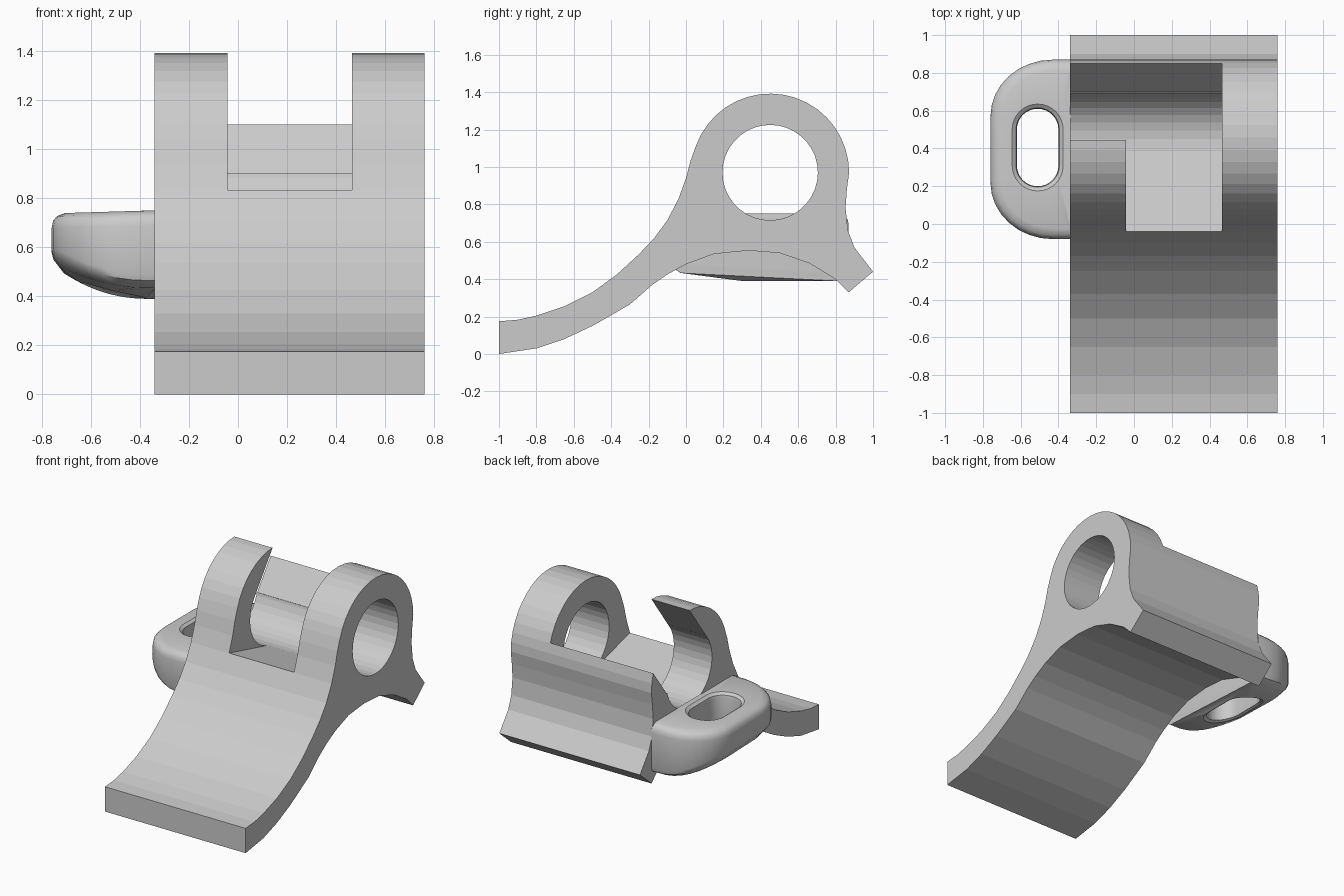
import bpy, bmesh
from math import sin, cos, pi, radians

if "Cube" in bpy.data.objects:
    bpy.data.objects.remove(bpy.data.objects["Cube"])


def add_object(name, bm):
    bmesh.ops.recalc_face_normals(bm, faces=bm.faces)
    mesh = bpy.data.meshes.new(name)
    bm.to_mesh(mesh)
    bm.free()
    ob = bpy.data.objects.new(name, mesh)
    bpy.context.collection.objects.link(ob)
    return ob


def prism(name, profile, x0, x1):
    """Extrude a (y, z) profile along x."""
    bm = bmesh.new()
    face = bm.faces.new([bm.verts.new((x0, y, z)) for y, z in profile])
    ext = bmesh.ops.extrude_face_region(bm, geom=[face])["geom"]
    verts = [v for v in ext if isinstance(v, bmesh.types.BMVert)]
    bmesh.ops.translate(bm, verts=verts, vec=(x1 - x0, 0, 0))
    return add_object(name, bm)


def arc(cy, cz, r, a0, a1, n):
    return [(cy + r * cos(radians(a0 + (a1 - a0) * i / n)),
             cz + r * sin(radians(a0 + (a1 - a0) * i / n))) for i in range(n + 1)]


# Body: curved foot, barrel and short rear toe in one profile
CY, CZ = 0.45, 0.97
profile = [(-1, .175), (-.9, .183), (-.8, .205), (-.65, .255), (-.5, .33), (-.37, .425),
           (-.25, .535), (-.17, .62), (-.1, .715), (-.04, .83), (0, .94), (.025, 1.035)]
profile += arc(CY, CZ, 0.422, 160, 0, 18)
profile += [(.86, .88), (.853, .78), (.866, .66), (.9, .57), (1, .44), (.87, .33),
            (.8, .4), (.66, .485), (.5, .54), (.33, .553), (.15, .535), (0, .48),
            (-.1, .425), (-.18, .37), (-.3, .265), (-.5, .15), (-.65, .08), (-.8, .03), (-1, 0)]
body = prism("hinge_body", profile, -0.34, 0.76)

# Cutters: bore, slanted opening slot behind the hook, front pocket
cutters = [
    prism("bore_cutter", arc(CY, CZ, 0.255, 0, 350, 35), -0.6, 1.0),
    prism("slot_cutter", [(.26, 1.14), (.445, 1.39), (.526, 1.5), (1.0, 1.3),
                          (.85, 1.1), (.70, .90), (.45, .97)], -0.6, 0.465),
    prism("pocket_cutter", [(-.2, .874), (.387, .723), (.47, .75), (.47, 1.6),
                            (-.2, 1.6)], -0.042, 0.465),
]
for c in cutters:
    c.hide_render = True
    mod = body.modifiers.new(c.name, 'BOOLEAN')
    mod.operation = 'DIFFERENCE'
    mod.solver = 'EXACT'
    mod.object = c
deps = bpy.context.evaluated_depsgraph_get()
cut_mesh = bpy.data.meshes.new_from_object(body.evaluated_get(deps))
body.modifiers.clear()
body.data = cut_mesh
for c in cutters:
    bpy.data.objects.remove(c)


# Side lug: rounded loop with a slot hole and a hull-shaped underside
def rounded(corners, n=8):
    """Corners as (cx, cy, rx, ry), counter-clockwise from the lower left."""
    pts = []
    for k, (cx, cy, rx, ry) in enumerate(corners):
        for i in range(n + 1):
            a = pi + (k + i / n) * pi / 2
            pts.append((cx + rx * cos(a), cy + ry * sin(a)))
    return pts


X_WALL, Y_MID = -0.336, 0.395


def outer(d):
    base = rounded([(-.43, .22, .33, .30), (X_WALL - .004, -.076, .004, .004),
                    (X_WALL - .004, .866, .004, .004), (-.43, .57, .33, .30)])
    return [(X_WALL + (x - X_WALL) * (1 - d / .425),
             Y_MID + (y - Y_MID) * (1 - d / .475)) for x, y in base]


def inner(r):
    return rounded([(-.51, .31, r, r), (-.51, .31, r, r),
                    (-.51, .50, r, r), (-.51, .50, r, r)])


def top(drop):
    return lambda x, y: 0.75 - drop - 0.012 * max(0, -0.36 - x) / 0.4


def bottom(rise):
    return lambda x, y: (0.39 + rise + 0.14 * (max(0, -0.36 - x) / 0.4) ** 2.2
                         + 0.05 * max(0, 0.3 - y) / 0.38)


rings = [(outer(.055), top(0)), (outer(.022), top(.012)), (outer(.006), top(.03)),
         (outer(0), top(.06)), (outer(0), bottom(.05)), (outer(.008), bottom(.025)),
         (outer(.05), bottom(0)),
         (inner(.135), bottom(0)), (inner(.115), bottom(.015)), (inner(.11), bottom(.04)),
         (inner(.11), top(.04)), (inner(.115), top(.015)), (inner(.135), top(0))]
bm = bmesh.new()
loops = [[bm.verts.new((x, y, z(x, y))) for x, y in pts] for pts, z in rings]
for a, b in zip(loops, loops[1:] + loops[:1]):
    n = len(a)
    for i in range(n):
        j = (i + 1) % n
        bm.faces.new((a[i], a[j], b[j], b[i]))
bmesh.ops.remove_doubles(bm, verts=bm.verts, dist=0.0005)
lug = add_object("side_lug", bm)

# Smooth the lug; the body stays faceted
bpy.ops.object.select_all(action='DESELECT')
lug.select_set(True)
bpy.context.view_layer.objects.active = lug
bpy.ops.object.shade_smooth_by_angle(angle=radians(35))
